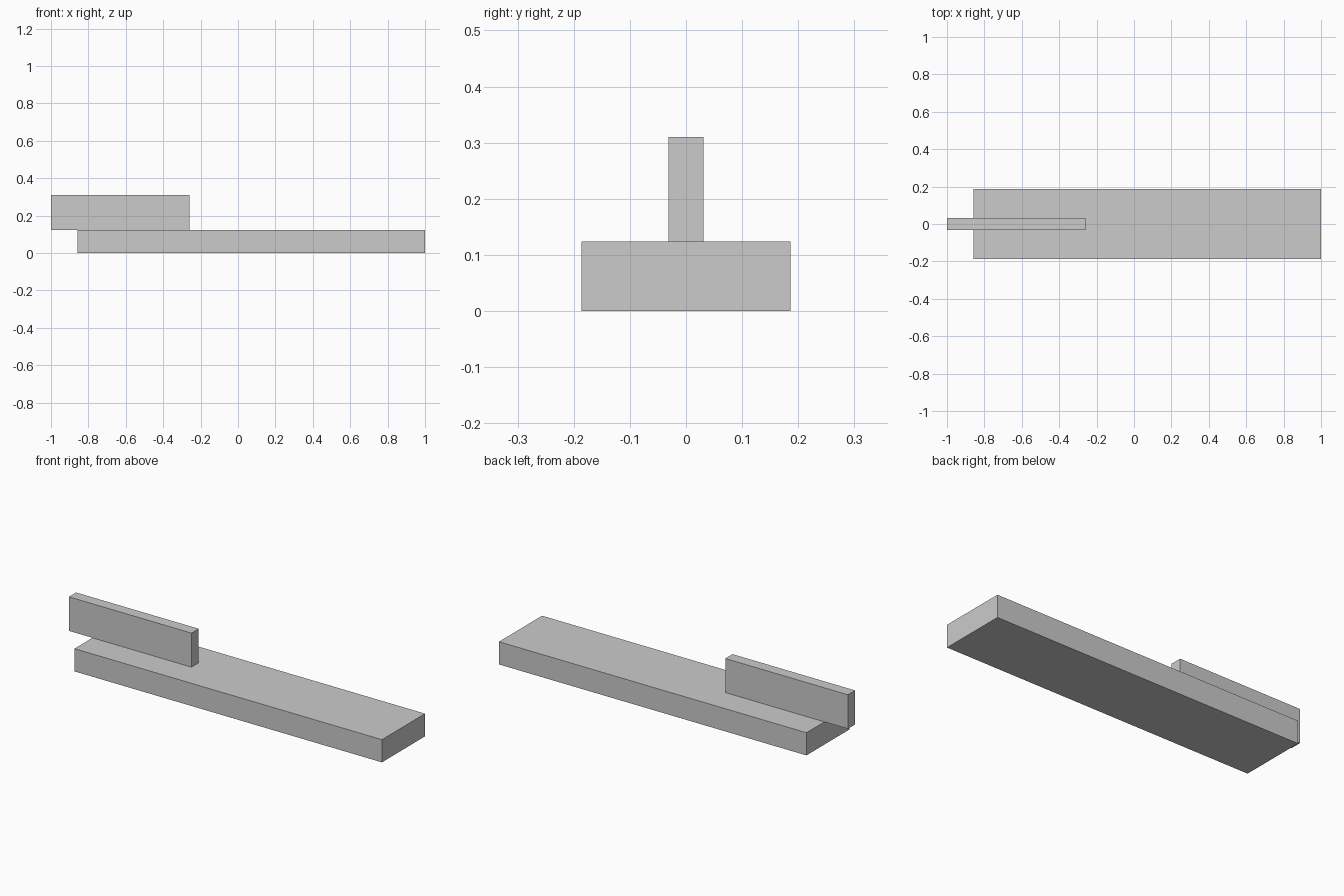
import bpy

if "Cube" in bpy.data.objects:
    bpy.data.objects.remove(bpy.data.objects["Cube"])


def box(name, x, y, z):
    """Add a box spanning the given (min, max) ranges."""
    spans = (x, y, z)
    bpy.ops.mesh.primitive_cube_add(size=1, location=[(a + b) / 2 for a, b in spans])
    obj = bpy.context.object
    obj.name = name
    obj.scale = [b - a for a, b in spans]
    bpy.ops.object.transform_apply(location=False, rotation=False, scale=True)
    return obj


# Wide flat plank resting on the ground
box("base_plank", (-0.858, 1.0), (-0.186, 0.186), (0, 0.124))

# Thin upright bar on top, overhanging the left end
box("upright_bar", (-1.0, -0.259), (-0.031, 0.031), (0.124, 0.31))
